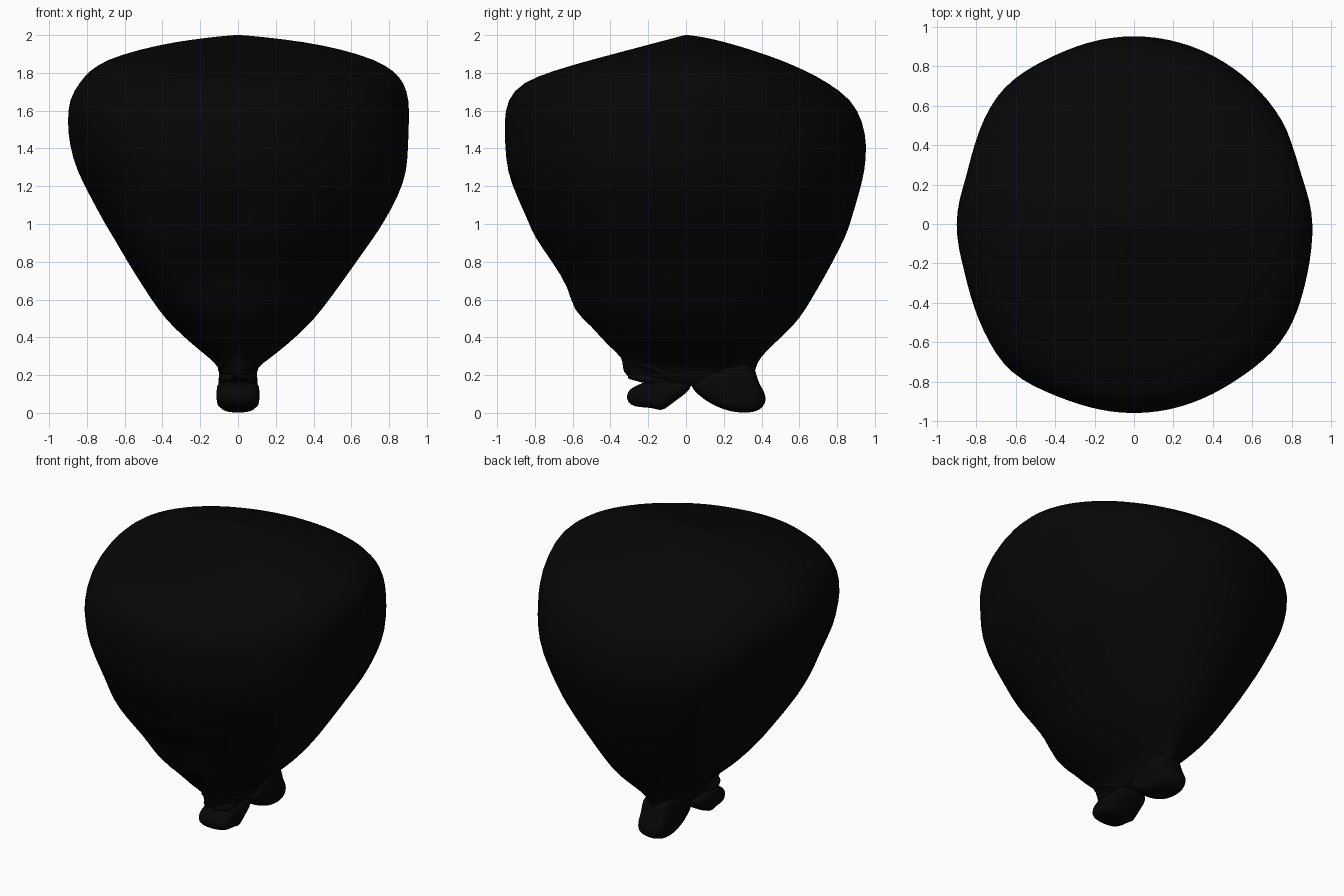
import bpy, bmesh, math

cube = bpy.data.objects.get("Cube")
if cube:
    bpy.data.objects.remove(cube, do_unlink=True)

# One matte black for the whole sack
black = bpy.data.materials.new("matte black")
black.use_nodes = True
colour = (0.002, 0.002, 0.002, 1.0)
black.diffuse_color = colour
black.node_tree.nodes["Principled BSDF"].inputs["Base Color"].default_value = colour


def finish(name, bm, levels):
    """Turn a bmesh into a smooth, subdivided object."""
    bmesh.ops.recalc_face_normals(bm, faces=bm.faces[:])
    for face in bm.faces:
        face.smooth = True
    mesh = bpy.data.meshes.new(name)
    bm.to_mesh(mesh)
    bm.free()
    mesh.materials.append(black)
    obj = bpy.data.objects.new(name, mesh)
    bpy.context.collection.objects.link(obj)
    subdivision = obj.modifiers.new("smoothing", "SUBSURF")
    subdivision.levels = subdivision.render_levels = levels
    return obj


def bridge_rings(bm, rings):
    """Join neighbouring closed rings of equal length with quads."""
    for low, high in zip(rings, rings[1:]):
        count = len(low)
        for i in range(count):
            j = (i + 1) % count
            bm.faces.new((low[i], low[j], high[j], high[i]))


# Sack body: height, then reach towards -x, +x, front and back
body_rings = [
    (.14, .07, .07, .2, .25), (.19, .09, .09, .32, .36),
    (.24, .1, .1, .34, .37), (.29, .15, .17, .33, .39),
    (.36, .24, .26, .42, .46), (.46, .35, .37, .5, .57),
    (.54, .42, .44, .6, .63), (.66, .5, .53, .62, .7),
    (.8, .59, .63, .71, .78), (.94, .67, .73, .81, .85),
    (1, .71, .77, .83, .87), (1.15, .79, .855, .9, .915),
    (1.28, .86, .9, .95, .95), (1.42, .9, .905, .96, .96),
    (1.54, .91, .91, .965, .94), (1.66, .9, .91, .95, .88),
    (1.75, .84, .88, .87, .75), (1.81, .79, .83, .71, .64),
    (1.87, .7, .73, .5, .5), (1.925, .52, .55, .29, .34),
    (1.965, .33, .35, .14, .2), (1.988, .15, .15, .05, .1),
]
SIDES = 48

# Soft corners and hollows of the cloth: direction, amount, spread in degrees
corners = [(135, .035, 12), (227, .045, 13), (325, .035, 14),
           (164, -.03, 9), (195, -.02, 9), (17, -.04, 9)]


def bump(angle, centre, spread):
    away = (angle - centre + 180) % 360 - 180
    return math.exp(-(away / spread) ** 2)


def drape(angle, z):
    """Scale of the outline in one direction at one height."""
    fade = max(0, min(1, (1.75 - z) / .2, (z - .3) / .5))
    scale = 1 + fade * sum(size * bump(angle, at, spread)
                           for at, size, spread in corners)
    # A fuller fold low on one front corner
    return scale + .09 * bump(angle, 222, 17) * math.exp(-((z - .78) / .25) ** 2)


def build_body():
    bm = bmesh.new()
    rings = []
    for z, left, right, front, back in body_rings:
        ring = []
        for i in range(SIDES):
            angle = math.tau * i / SIDES
            c, s = math.cos(angle), math.sin(angle)
            scale = drape(math.degrees(angle), z)
            ring.append(bm.verts.new((c * scale * (right if c > 0 else left),
                                      s * scale * (back if s > 0 else front), z)))
        rings.append(ring)
    bridge_rings(bm, rings)
    bm.faces.new(rings[0])
    crown = bm.verts.new((0, 0, 2.003))
    top = rings[-1]
    for i in range(SIDES):
        bm.faces.new((top[i], top[(i + 1) % SIDES], crown))
    finish("sack_body", bm, 1)


# Knot ends: a side outline swept across x and pinched at both faces
def build_knot(name, outline, half_width):
    bm = bmesh.new()
    cy = sum(p[0] for p in outline) / len(outline)
    cz = sum(p[1] for p in outline) / len(outline)
    rings = []
    for across, size in ((-1, .62), (-.8, .92), (0, 1), (.8, .92), (1, .62)):
        rings.append([bm.verts.new((across * half_width,
                                    cy + (y - cy) * size,
                                    cz + (z - cz) * size))
                      for y, z in outline])
    bridge_rings(bm, rings)
    bm.faces.new(rings[0])
    bm.faces.new(rings[-1])
    finish(name, bm, 2)


# Creases: thin tapered cloth folds running into the knot
def build_fold(name, points, thickness):
    curve = bpy.data.curves.new(name, "CURVE")
    curve.dimensions = "3D"
    curve.bevel_depth = thickness
    curve.bevel_resolution = 3
    curve.use_fill_caps = True
    for side in (-1, 1):
        spline = curve.splines.new("BEZIER")
        spline.bezier_points.add(len(points) - 1)
        for i, (x, y, z) in enumerate(points):
            point = spline.bezier_points[i]
            point.co = (side * x, y, z)
            point.handle_left_type = point.handle_right_type = "AUTO"
            point.radius = 1 if 0 < i < len(points) - 1 else .5
    curve.materials.append(black)
    obj = bpy.data.objects.new(name, curve)
    bpy.context.collection.objects.link(obj)


build_body()
build_knot("front_knot", [
    (.04, .17), (.03, .12), (-.06, .06), (-.13, 0), (-.17, .03),
    (-.315, .025), (-.325, .12), (-.25, .15), (-.2, .18)], .115)
build_knot("back_knot", [
    (0, .17), (.04, .11), (.13, .04), (.26, -.008), (.41, .0),
    (.44, .09), (.375, .17), (.37, .28), (.2, .28)], .105)
build_fold("upper_folds", [(.04, -.32, .28), (.085, -.2, .25), (.06, -.03, .16)], .022)
build_fold("lower_folds", [(.02, -.3, .19), (.075, -.22, .18), (.05, -.04, .15)], .022)
